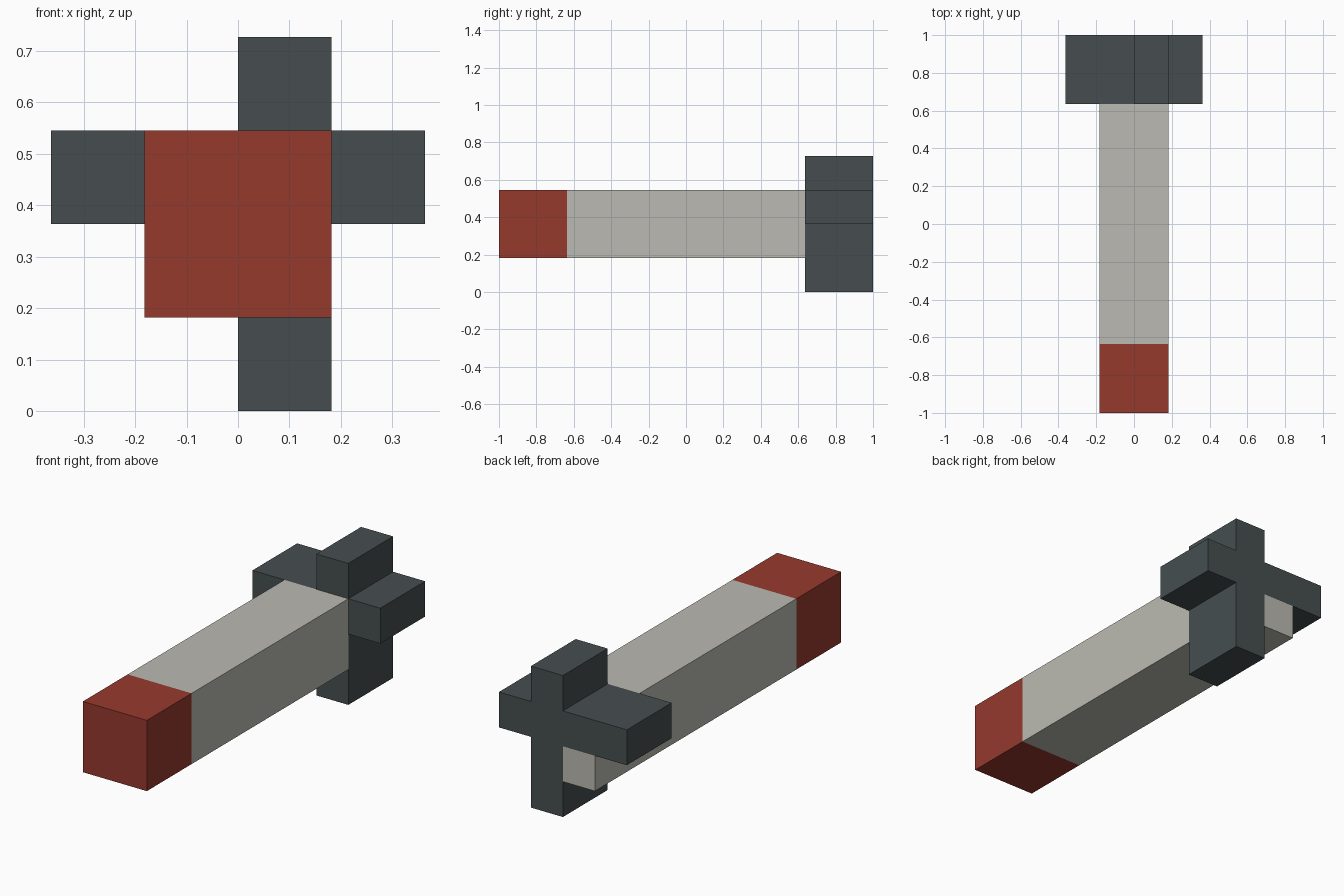
import bpy, bmesh

if "Cube" in bpy.data.objects:
    bpy.data.objects.remove(bpy.data.objects["Cube"])

U = 2 / 11  # module size: the model is 11 modules long


def material(name, rgb):
    m = bpy.data.materials.new(name)
    m.diffuse_color = (*rgb, 1)
    m.use_nodes = True
    m.node_tree.nodes["Principled BSDF"].inputs["Base Color"].default_value = m.diffuse_color
    return m


RED = material("brick red", (0.305, 0.041, 0.027))
PALE = material("pale grey", (0.497, 0.491, 0.445))
DARK = material("dark slate", (0.061, 0.076, 0.080))


def prism(name, profile, y0, y1, mat):
    """Extrude an (x, z) profile, given in modules, along y."""
    bm = bmesh.new()
    face = bm.faces.new([bm.verts.new((x * U, y0 * U, z * U)) for x, z in profile])
    ext = bmesh.ops.extrude_face_region(bm, geom=[face])
    verts = [v for v in ext["geom"] if isinstance(v, bmesh.types.BMVert)]
    bmesh.ops.translate(bm, verts=verts, vec=(0, (y1 - y0) * U, 0))
    bmesh.ops.recalc_face_normals(bm, faces=bm.faces)
    mesh = bpy.data.meshes.new(name)
    bm.to_mesh(mesh)
    bm.free()
    mesh.materials.append(mat)
    obj = bpy.data.objects.new(name, mesh)
    bpy.context.collection.objects.link(obj)
    return obj


def rect(x0, x1, z0, z1):
    return [(x0, z0), (x1, z0), (x1, z1), (x0, z1)]


# square nose and shaft
prism("nose", rect(-1, 1, 1, 3), -5.5, -3.5, RED)
prism("shaft", rect(-1, 1, 1, 3), -3.5, 3.5, PALE)

# rear of the shaft left visible beside the lower fin
prism("shaft_tail", rect(-1, 0, 1, 2), 3.5, 5.5, PALE)

# off-centre cross of tail fins, flush with the shaft end
cross = [(0, 0), (1, 0), (1, 2), (2, 2), (2, 3), (1, 3),
         (1, 4), (0, 4), (0, 3), (-2, 3), (-2, 2), (0, 2)]
prism("tail_fins", cross, 3.5, 5.5, DARK)
